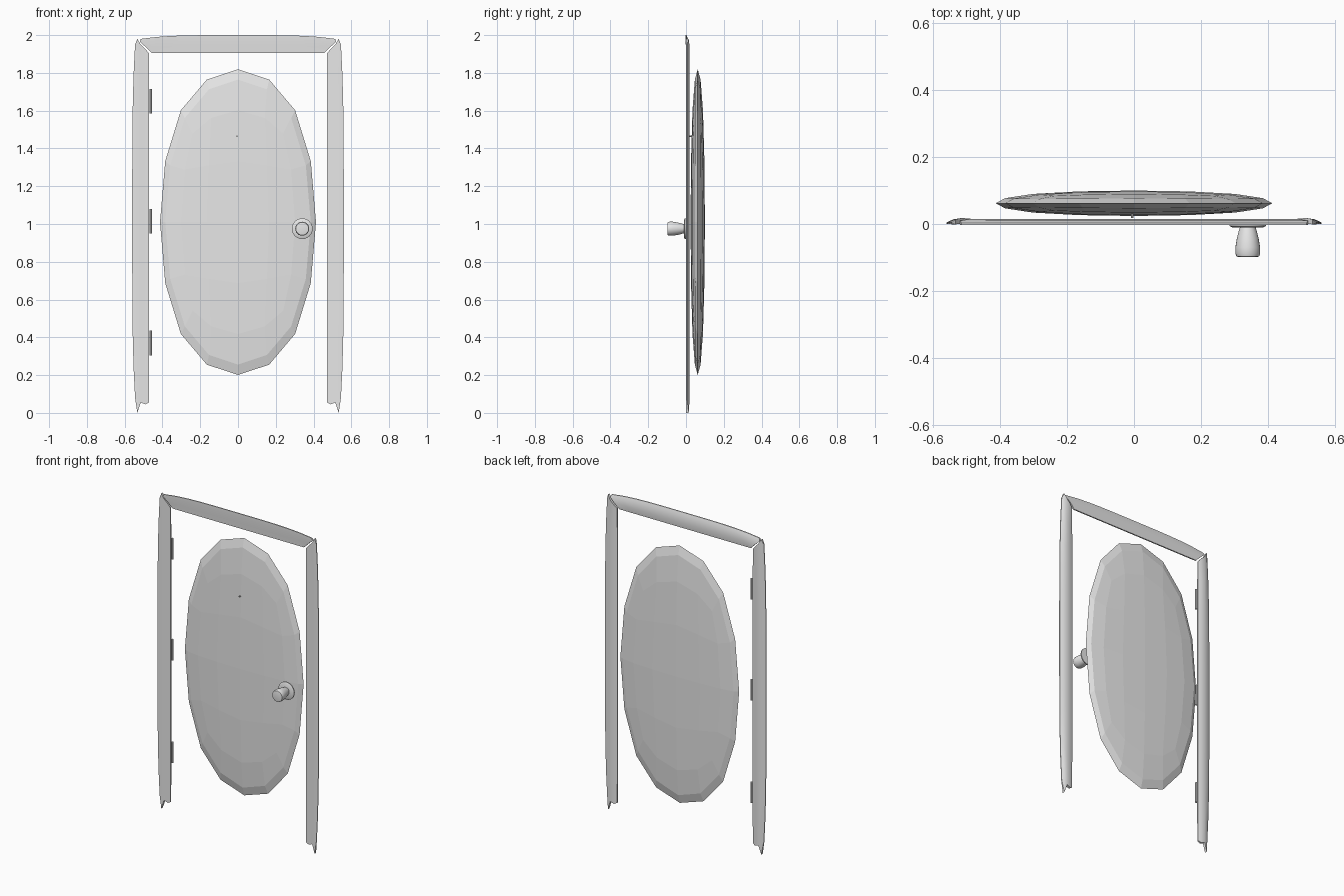
import bpy, bmesh, math
from mathutils import Matrix

cube = bpy.data.objects.get("Cube")
if cube:
    bpy.data.objects.remove(cube, do_unlink=True)

grey = bpy.data.materials.new("plain_grey")
grey.use_nodes = True
grey.diffuse_color = (0.8, 0.8, 0.8, 1)
grey.node_tree.nodes["Principled BSDF"].inputs["Base Color"].default_value = (0.8, 0.8, 0.8, 1)


def finish(name, bm, smooth=True):
    """Turn a bmesh into a named, coloured object."""
    bmesh.ops.recalc_face_normals(bm, faces=bm.faces)
    mesh = bpy.data.meshes.new(name)
    bm.to_mesh(mesh)
    bm.free()
    mesh.materials.append(grey)
    obj = bpy.data.objects.new(name, mesh)
    bpy.context.collection.objects.link(obj)
    if smooth:
        bpy.ops.object.select_all(action="DESELECT")
        obj.select_set(True)
        bpy.context.view_layer.objects.active = obj
        bpy.ops.object.shade_smooth_by_angle(angle=math.radians(35))
    return obj


def trim(name, columns, place, rows=12):
    """Thin bowed strip: columns hold (mid, end, start, stop, front y, back y)."""
    bm = bmesh.new()
    rings = []
    for r in range(rows + 1):
        u = r / rows
        bow = 1 - (2 * u - 1) ** 4
        sides = []
        for side in (4, 5):
            line = []
            for c in columns:
                across = c[1] + (c[0] - c[1]) * bow
                along = c[2] + (c[3] - c[2]) * u
                line.append(bm.verts.new(place(across, c[side], along)))
            sides.append(line)
        rings.append(sides[0] + sides[1][::-1])
    count = len(rings[0])
    for a, b in zip(rings, rings[1:]):
        for i in range(count):
            j = (i + 1) % count
            bm.faces.new((a[i], a[j], b[j], b[i]))
    for ring in (rings[0], rings[-1]):
        for i in range(len(columns) - 1):
            bm.faces.new((ring[i], ring[i + 1], ring[-2 - i], ring[-1 - i]))
    return finish(name, bm)


# Side frames, mirrored, with uneven feet and mitred tops
jamb = [
    (0.56, 0.545, 0.08, 1.95, 0.000, 0.005),
    (0.54, 0.533, 0.00, 1.98, -0.001, 0.014),
    (0.515, 0.515, 0.055, 1.95, 0.001, 0.018),
    (0.49, 0.49, 0.045, 1.925, 0.002, 0.016),
    (0.47, 0.472, 0.055, 1.905, 0.003, 0.010),
]
for name, s in (("left_frame", 1), ("right_frame", -1)):
    trim(name, jamb, lambda a, y, l, s=s: (s * a, y, l))

# Top frame, gently arched
header = [
    (2.00, 1.98, -0.515, 0.515, -0.003, 0.003),
    (1.98, 1.965, -0.52, 0.52, -0.003, 0.010),
    (1.94, 1.938, -0.49, 0.49, 0.000, 0.015),
    (1.905, 1.905, -0.457, 0.457, 0.002, 0.010),
]
trim("top_frame", header, lambda a, y, l: (l, y, a))

# Rounded, faceted door panel
bm = bmesh.new()
bmesh.ops.create_cube(bm, size=2)
panel = finish("door_panel", bm, smooth=False)
sub = panel.modifiers.new("rounding", "SUBSURF")
sub.levels = sub.render_levels = 2
sub.use_limit_surface = False
bpy.context.view_layer.objects.active = panel
bpy.ops.object.modifier_apply(modifier="rounding")
reach = max(v.co.x for v in panel.data.vertices)
panel.data.transform(Matrix.Diagonal((0.413 / reach, 0.038 / reach, 0.809 / reach, 1)))
panel.data.transform(Matrix.Translation((0, 0.062, 1.01)))
panel.data.polygons.foreach_set("use_smooth", [False] * len(panel.data.polygons))


def turned(name, profile, x, z, sides=24):
    """Closed lathe around y; profile holds (radius, y)."""
    bm = bmesh.new()
    rings = []
    for radius, y in profile:
        rings.append([bm.verts.new((x + radius * math.cos(math.tau * i / sides), y,
                                    z + radius * math.sin(math.tau * i / sides)))
                      for i in range(sides)])
    for a, b in zip(rings, rings[1:]):
        for i in range(sides):
            j = (i + 1) % sides
            bm.faces.new((a[i], a[j], b[j], b[i]))
    bm.faces.new(rings[0])
    bm.faces.new(rings[-1])
    return finish(name, bm)


# Knob, its backing plate and the peephole
turned("knob_plate", [(0.055, 0.0), (0.055, -0.006), (0.045, -0.011)], 0.34, 0.975)
turned("door_knob", [(0.023, -0.008), (0.028, -0.025), (0.033, -0.045), (0.037, -0.07),
                     (0.037, -0.088), (0.034, -0.097), (0.03, -0.098)], 0.34, 0.975)
turned("peephole", [(0.004, 0.03), (0.004, 0.018)], -0.005, 1.465, sides=8)

# Three hinges along the right frame
for name, z in (("lower_hinge", 0.37), ("middle_hinge", 1.015), ("upper_hinge", 1.65)):
    bm = bmesh.new()
    bmesh.ops.create_cone(bm, cap_ends=True, segments=10, radius1=0.007, radius2=0.007, depth=0.13)
    bmesh.ops.translate(bm, verts=bm.verts, vec=(-0.461, 0.007, z))
    finish(name, bm)
